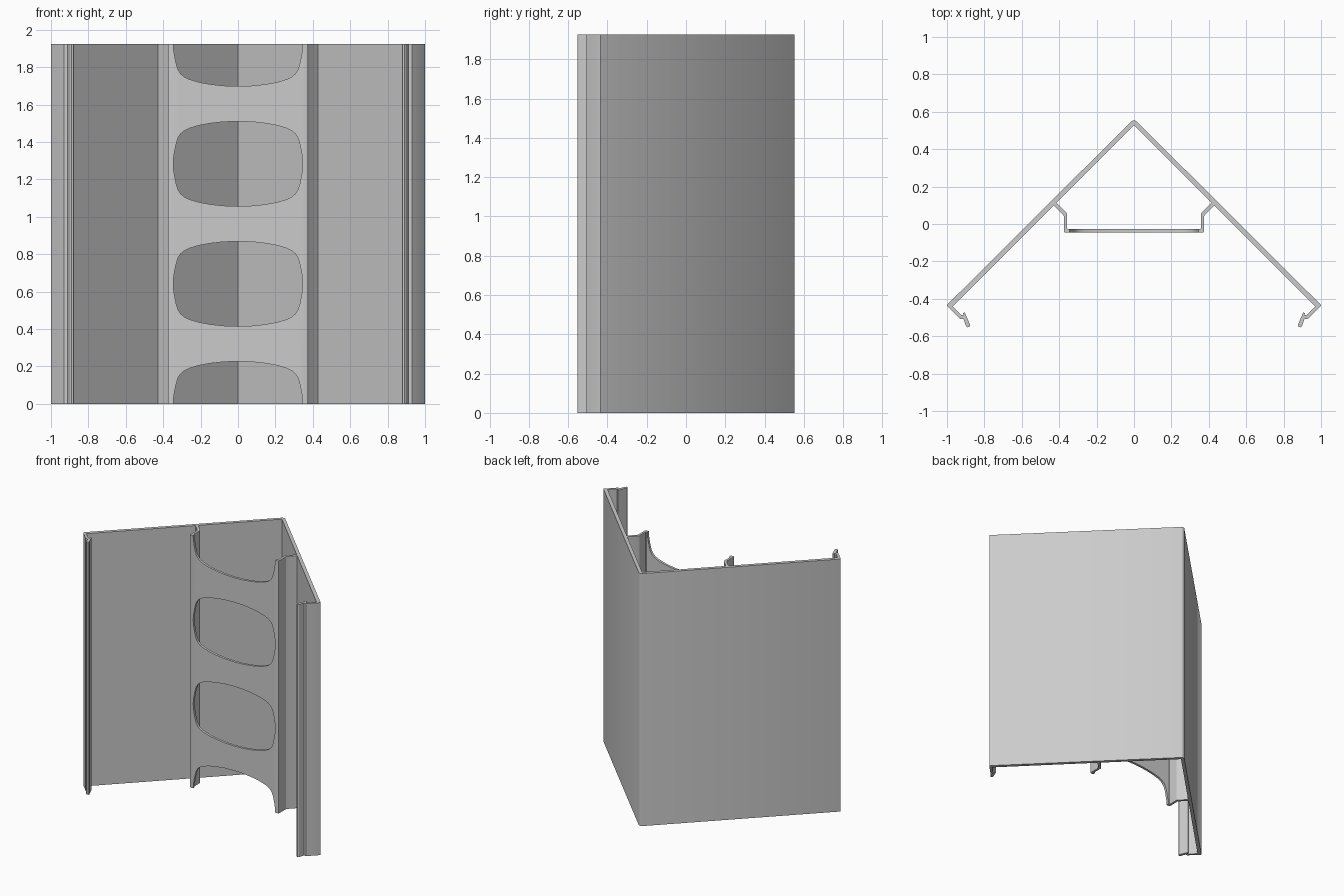
import bpy, bmesh

if "Cube" in bpy.data.objects:
    bpy.data.objects.remove(bpy.data.objects["Cube"])

HEIGHT = 1.925
PITCH = HEIGHT / 3


def mirrored(half):
    """Close a left-half outline with its mirror image."""
    return half + [(-x, y) for x, y in reversed(half) if abs(x) > 1e-6]


def add_prism(bm, points, sweep):
    """Fill a 3D outline and extrude it along a vector."""
    face = bm.faces.new([bm.verts.new(p) for p in points])
    out = bmesh.ops.extrude_face_region(bm, geom=[face])
    verts = [g for g in out["geom"] if isinstance(g, bmesh.types.BMVert)]
    bmesh.ops.translate(bm, verts=verts, vec=sweep)


def finish(name, bm):
    bmesh.ops.recalc_face_normals(bm, faces=bm.faces)
    mesh = bpy.data.meshes.new(name)
    bm.to_mesh(mesh)
    bm.free()
    ob = bpy.data.objects.new(name, mesh)
    bpy.context.collection.objects.link(ob)
    return ob


def extrude_profile(name, outline):
    bm = bmesh.new()
    add_prism(bm, [(x, y, 0) for x, y in outline], (0, 0, HEIGHT))
    return finish(name, bm)


# V-shaped shell with inturned lips and small hooks
shell_half = [
    (0, 0.529), (-0.970, -0.441), (-0.923, -0.488), (-0.912, -0.487),
    (-0.914, -0.477), (-0.905, -0.472), (-0.876, -0.540), (-0.879, -0.549),
    (-0.890, -0.5525), (-0.898, -0.546), (-0.912, -0.507), (-0.930, -0.507),
    (-0.998, -0.439), (-1.0, -0.435), (-0.998, -0.431),
    (-0.014, 0.549), (-0.007, 0.5525),
]
shell = extrude_profile("angle_shell", mirrored(shell_half))

# Channel web joining both arms: outer skin then inner skin
outer = [(-0.437, 0.108), (-0.381, 0.052), (-0.375, 0.043),
         (-0.375, -0.037), (-0.373, -0.043), (-0.367, -0.046)]
inner = [(-0.423, 0.122), (-0.361, 0.060), (-0.357, 0.053),
         (-0.357, -0.024), (-0.353, -0.028)]
web_outline = (outer + [(-x, y) for x, y in reversed(outer)]
               + [(-x, y) for x, y in inner] + inner[::-1])
web = extrude_profile("channel_web", web_outline)

# Rounded barrel-shaped openings, cut at both ends by the model's length
quarter = [(0, 0.227), (0.08, 0.224), (0.15, 0.216), (0.21, 0.205),
           (0.26, 0.190), (0.287, 0.177), (0.307, 0.160), (0.320, 0.140),
           (0.329, 0.112), (0.338, 0.070), (0.344, 0.033), (0.346, 0)]
right = quarter + [(x, -z) for x, z in quarter[-2::-1]]
hole = right + [(-x, z) for x, z in right[-2:0:-1]]
bm = bmesh.new()
for i in range(4):
    add_prism(bm, [(x, -0.1, z + i * PITCH) for x, z in hole], (0, 0.09, 0))
cutter = finish("opening_cutter", bm)

mod = web.modifiers.new("openings", "BOOLEAN")
mod.operation = "DIFFERENCE"
mod.solver = "EXACT"
mod.object = cutter
bpy.context.view_layer.objects.active = web
web.select_set(True)
bpy.ops.object.modifier_apply(modifier=mod.name)
bpy.data.objects.remove(cutter)

# Smooth only the gentle curves
shell.select_set(True)
bpy.ops.object.shade_smooth_by_angle(angle=0.5)
